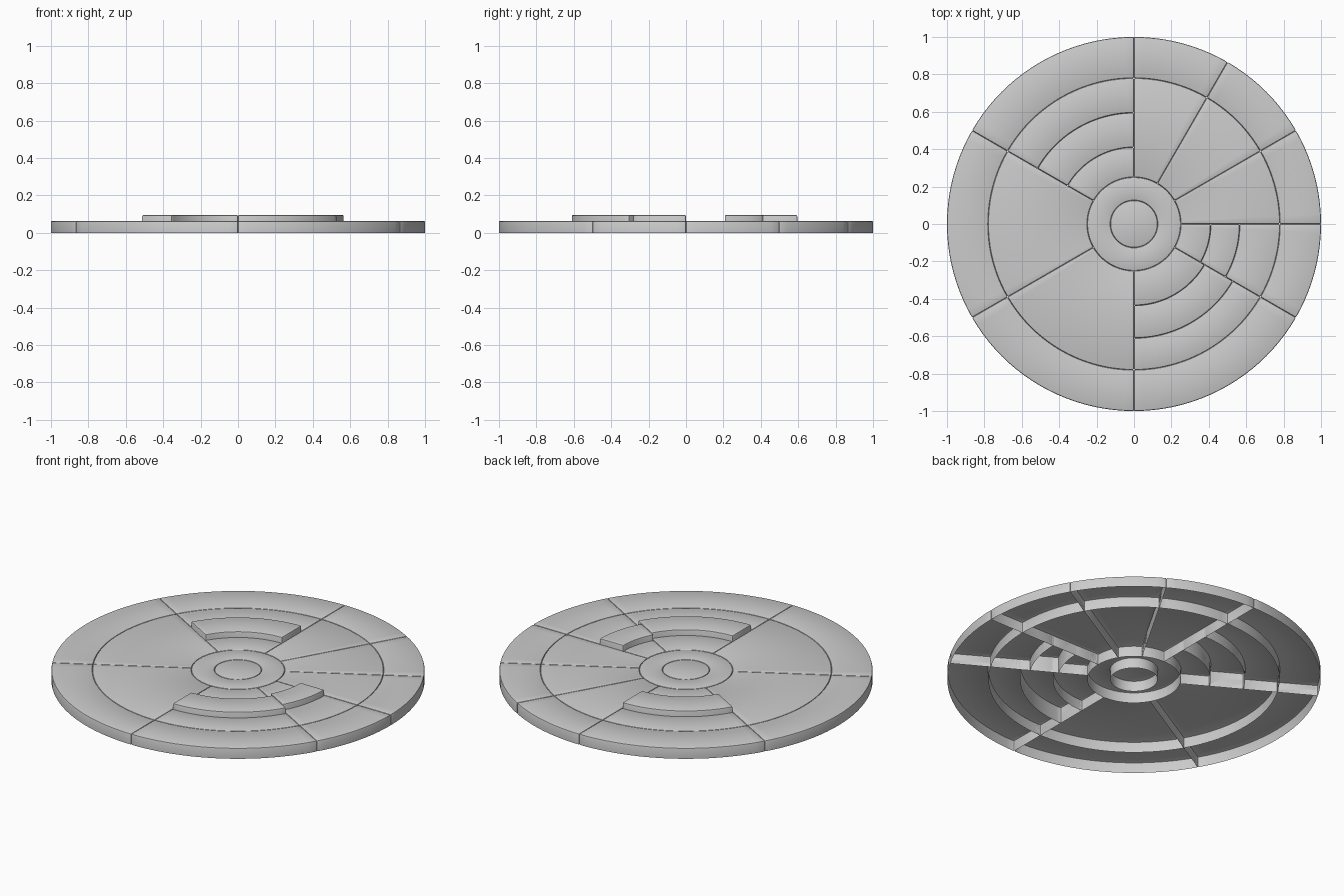
import bpy, bmesh
from math import radians, cos, sin

if "Cube" in bpy.data.objects:
    bpy.data.objects.remove(bpy.data.objects["Cube"])

H, RAISED, BEVEL = 0.063, 0.095, 0.007


def finish(name, bm):
    """Turn a bmesh into an object with rounded rims and smooth shading."""
    bmesh.ops.recalc_face_normals(bm, faces=bm.faces)
    if max(bm.faces, key=lambda f: f.calc_center_median().z).normal.z < 0:
        bmesh.ops.reverse_faces(bm, faces=bm.faces)
    me = bpy.data.meshes.new(name)
    bm.to_mesh(me)
    bm.free()
    ob = bpy.data.objects.new(name, me)
    bpy.context.collection.objects.link(ob)
    bpy.ops.object.select_all(action='DESELECT')
    bpy.context.view_layer.objects.active = ob
    ob.select_set(True)
    mod = ob.modifiers.new("rim", 'BEVEL')
    mod.width, mod.segments = BEVEL, 2
    mod.limit_method, mod.angle_limit = 'ANGLE', radians(40)
    bpy.ops.object.modifier_apply(modifier=mod.name)
    bpy.ops.object.shade_smooth_by_angle(angle=radians(35))
    return ob


def tile(name, r0, r1, a0, a1, h=H, step=3):
    """Ring sector with a top and side walls, open underneath."""
    bm = bmesh.new()
    full = a1 - a0 == 360
    n = round((a1 - a0) / step)
    rows = []
    for i in range(n if full else n + 1):
        a = radians(a0 + (a1 - a0) * i / n)
        c, s = cos(a), sin(a)
        rows.append([bm.verts.new((r * c, r * s, z))
                     for r, z in ((r0, 0), (r0, h), (r1, h), (r1, 0))])
    for i in range(n):
        p, q = rows[i], rows[(i + 1) % len(rows)]
        for k in range(3):
            bm.faces.new((p[k], p[k + 1], q[k + 1], q[k]))
    if not full:
        bm.faces.new(rows[0])
        bm.faces.new(rows[-1])
    return finish(name, bm)


def disc(name, r, h=H, n=120):
    """Round cap, open underneath."""
    bm = bmesh.new()
    lo, hi = [[bm.verts.new((r * cos(radians(360 * i / n)), r * sin(radians(360 * i / n)), z))
               for i in range(n)] for z in (0, h)]
    bm.faces.new(hi)
    for i in range(n):
        j = (i + 1) % n
        bm.faces.new((lo[i], lo[j], hi[j], hi[i]))
    return finish(name, bm)


# Centre
disc("centre_disc", 0.126)
tile("hub_ring", 0.126, 0.25, 0, 360)

# Sectors: start angle, end angle, radii of the raised band (if any)
sectors = [(0, 30, None), (30, 60, None), (60, 90, None),
           (90, 150, (0.41, 0.595)), (150, 210, None), (210, 270, None),
           (270, 330, (0.435, 0.61)), (330, 360, (0.41, 0.565))]
for i, (a0, a1, band) in enumerate(sectors):
    tile(f"outer_panel_{i}", 0.78, 1.0, a0, a1)
    if band:
        tile(f"inner_panel_{i}", 0.25, band[0], a0, a1)
        tile(f"raised_band_{i}", band[0], band[1], a0, a1, RAISED)
        tile(f"middle_panel_{i}", band[1], 0.78, a0, a1)
    else:
        tile(f"inner_panel_{i}", 0.25, 0.78, a0, a1)
